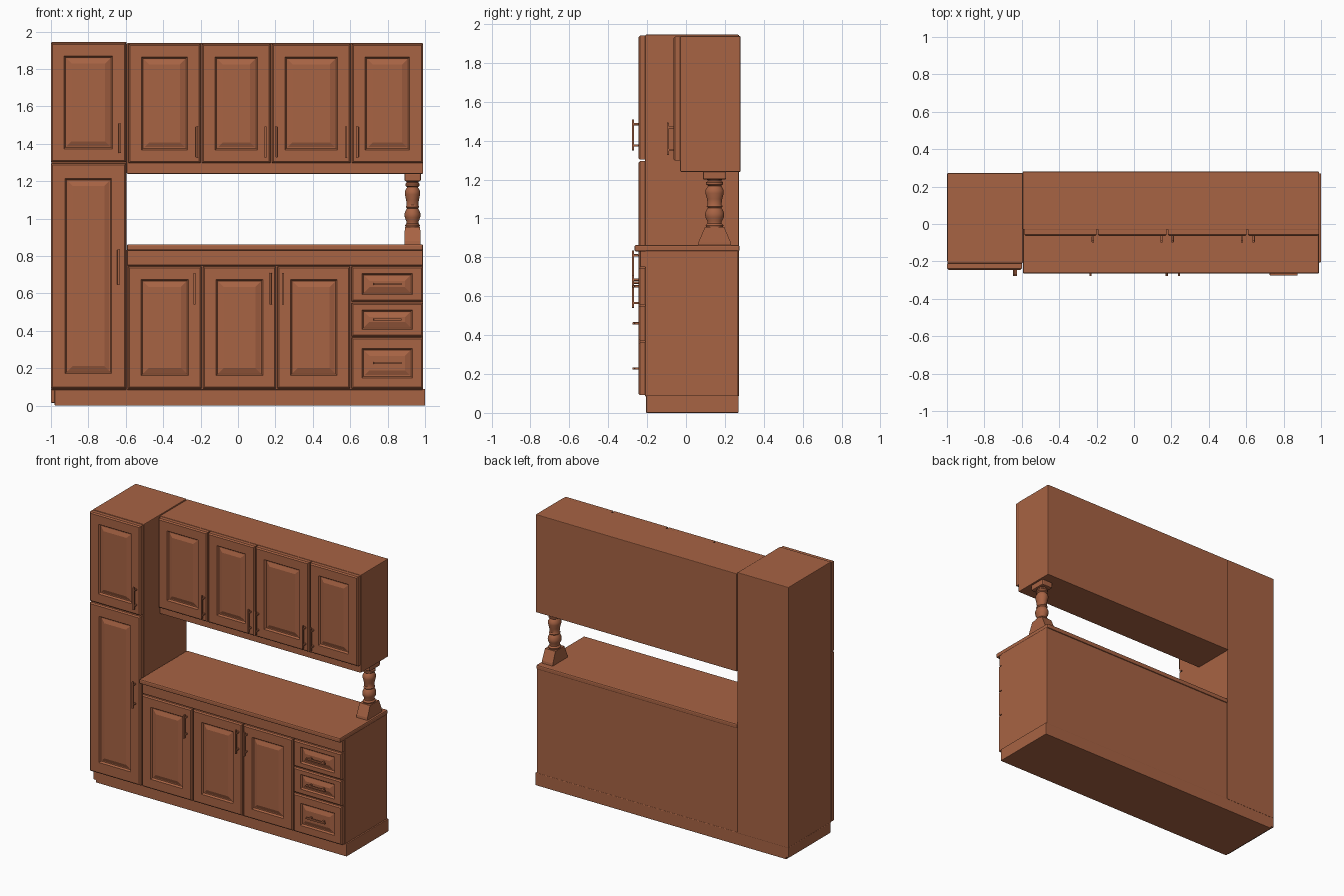
import bpy, bmesh, math
from mathutils import Vector

if "Cube" in bpy.data.objects:
    bpy.data.objects.remove(bpy.data.objects["Cube"])

wood = bpy.data.materials.new("warm brown wood")
wood.use_nodes = True
WOOD = (0.39, 0.125, 0.057, 1)
wood.diffuse_color = WOOD
wood.node_tree.nodes["Principled BSDF"].inputs["Base Color"].default_value = WOOD


def finish(name, bm, smooth=False):
    bmesh.ops.recalc_face_normals(bm, faces=bm.faces[:])
    mesh = bpy.data.meshes.new(name)
    bm.to_mesh(mesh)
    bm.free()
    mesh.materials.append(wood)
    obj = bpy.data.objects.new(name, mesh)
    bpy.context.collection.objects.link(obj)
    if smooth:
        bpy.ops.object.select_all(action='DESELECT')
        obj.select_set(True)
        bpy.context.view_layer.objects.active = obj
        bpy.ops.object.shade_smooth_by_angle(angle=math.radians(35))
    return obj


def add_box(bm, lo, hi):
    lo, hi = Vector(lo), Vector(hi)
    verts = bmesh.ops.create_cube(bm, size=1)["verts"]
    for v in verts:
        v.co = (lo + hi) / 2 + v.co * (hi - lo)
    return verts


def box(name, lo, hi, bevel=0.004):
    bm = bmesh.new()
    add_box(bm, lo, hi)
    obj = finish(name, bm)
    mod = obj.modifiers.new("soft edges", 'BEVEL')
    mod.width = bevel
    mod.segments = 2
    return obj


def loft(bm, rings):
    """Join rings of equal length with quads and cap both ends."""
    rings = [[bm.verts.new(p) for p in ring] for ring in rings]
    for a, b in zip(rings, rings[1:]):
        for i in range(len(a)):
            j = (i + 1) % len(a)
            bm.faces.new((a[i], a[j], b[j], b[i]))
    bm.faces.new(rings[0])
    bm.faces.new(rings[-1])


def panel(name, x0, x1, z0, z1, back, fx=0.07, fz=0.07):
    """Raised-panel door or drawer front: frame, groove, sloped field."""
    front = back - 0.035
    steps = [(0, 0, back), (0, 0, front + 0.008), (0, 0.008, front),
             (1, 0, front), (1, 0.008, front + 0.012),
             (1, 0.014, front + 0.012), (1, 0.04, front + 0.002)]
    rings = []
    for frame, extra, y in steps:
        dx, dz = frame * fx + extra, frame * fz + extra
        rings.append([(x0 + dx, y, z0 + dz), (x1 - dx, y, z0 + dz),
                      (x1 - dx, y, z1 - dz), (x0 + dx, y, z1 - dz)])
    bm = bmesh.new()
    loft(bm, rings)
    return finish(name, bm)


def handle(name, x, z, front, length, upright=True):
    """Bar handle on two posts."""
    bm = bmesh.new()
    h, r = length / 2, 0.006
    axis = Vector((0, 0, 1)) if upright else Vector((1, 0, 0))
    centre = Vector((x, front - 0.028, z))
    half = axis * h + (Vector((1, 1, 1)) - axis) * r
    add_box(bm, centre - half, centre + half)
    for s in (-1, 1):
        p = centre + axis * s * (h - 0.025)
        add_box(bm, p - Vector((r, r, r)), p + Vector((r, 0.03, r)))
    obj = finish(name, bm)
    mod = obj.modifiers.new("round bar", 'BEVEL')
    mod.width = 0.003
    mod.segments = 2


# Carcasses
box("tall_cabinet", (-0.998, -0.21, 0.085), (-0.595, 0.272, 1.945))
box("upper_cabinet", (-0.595, -0.03, 1.24), (0.99, 0.28, 1.938))
box("base_cabinet", (-0.595, -0.21, 0.085), (0.99, 0.268, 0.835))
box("plinth", (-0.98, -0.205, 0), (1.0, 0.27, 0.09))
box("tall_cabinet_foot", (-1.0, -0.2, 0.015), (-0.9, 0.27, 0.09))
box("counter_rail", (-0.592, -0.235, 0.75), (0.988, -0.2, 0.832))
box("countertop", (-0.594, -0.265, 0.83), (0.99, 0.275, 0.863), 0.008)

# Doors
LOW, UP = -0.21, -0.03
panel("tall_top_door", -1.0, -0.6, 1.303, 1.94, LOW)
panel("tall_lower_door", -1.0, -0.6, 0.092, 1.295, LOW, 0.075, 0.08)
for i, (a, b) in enumerate([(-0.585, -0.2), (-0.192, 0.174), (0.182, 0.602), (0.61, 0.988)]):
    panel(f"upper_door_{i + 1}", a, b, 1.298, 1.935, UP)
for i, (a, b) in enumerate([(-0.588, -0.195), (-0.187, 0.203), (0.211, 0.6)]):
    panel(f"base_door_{i + 1}", a, b, 0.092, 0.745, LOW)

# Drawers with their handles
for i, (a, b, fz) in enumerate([(0.092, 0.364, 0.057), (0.371, 0.55, 0.037), (0.557, 0.745, 0.037)]):
    panel(f"drawer_{i + 1}", 0.608, 0.988, a, b, LOW, 0.055, fz)
    handle(f"drawer_handle_{i + 1}", 0.8, (a + b) / 2, LOW - 0.031, 0.15, False)

# Door handles
for i, x in enumerate([-0.22, 0.147, 0.207, 0.577, 0.64]):
    handle(f"upper_handle_{i + 1}", x, 1.41, UP - 0.035, 0.165)
for i, x in enumerate([-0.233, 0.175, 0.241]):
    handle(f"base_handle_{i + 1}", x, 0.625, LOW - 0.035, 0.17)
handle("tall_top_handle", -0.632, 1.43, LOW - 0.035, 0.16)
handle("tall_lower_handle", -0.64, 0.74, LOW - 0.035, 0.19)

# Turned post between counter and upper cabinet
PX, PY = 0.933, 0.147
bm = bmesh.new()
loft(bm, [[(PX + sx * wx, PY + sy * wy, z) for sx, sy in ((-1, -1), (1, -1), (1, 1), (-1, 1))]
          for wx, wy, z in ((0.043, 0.085, 0.86), (0.043, 0.082, 0.88), (0.041, 0.05, 0.955))])
finish("post_base", bm)

profile = [(0.036, 0.95), (0.04, 0.965), (0.032, 0.975), (0.032, 0.985), (0.041, 1.005),
           (0.043, 1.025), (0.036, 1.045), (0.03, 1.055), (0.036, 1.062), (0.031, 1.072),
           (0.034, 1.1), (0.041, 1.13), (0.041, 1.145), (0.034, 1.16), (0.029, 1.168),
           (0.038, 1.175), (0.038, 1.186), (0.03, 1.193), (0.036, 1.205)]
bm = bmesh.new()
turns = [math.tau * k / 24 for k in range(24)]
loft(bm, [[(PX + r * math.cos(t), PY + 1.15 * r * math.sin(t), z) for t in turns] for r, z in profile])
finish("turned_post", bm, smooth=True)
box("post_cap", (PX - 0.043, PY - 0.06, 1.2), (PX + 0.045, PY + 0.06, 1.245), 0.008)
